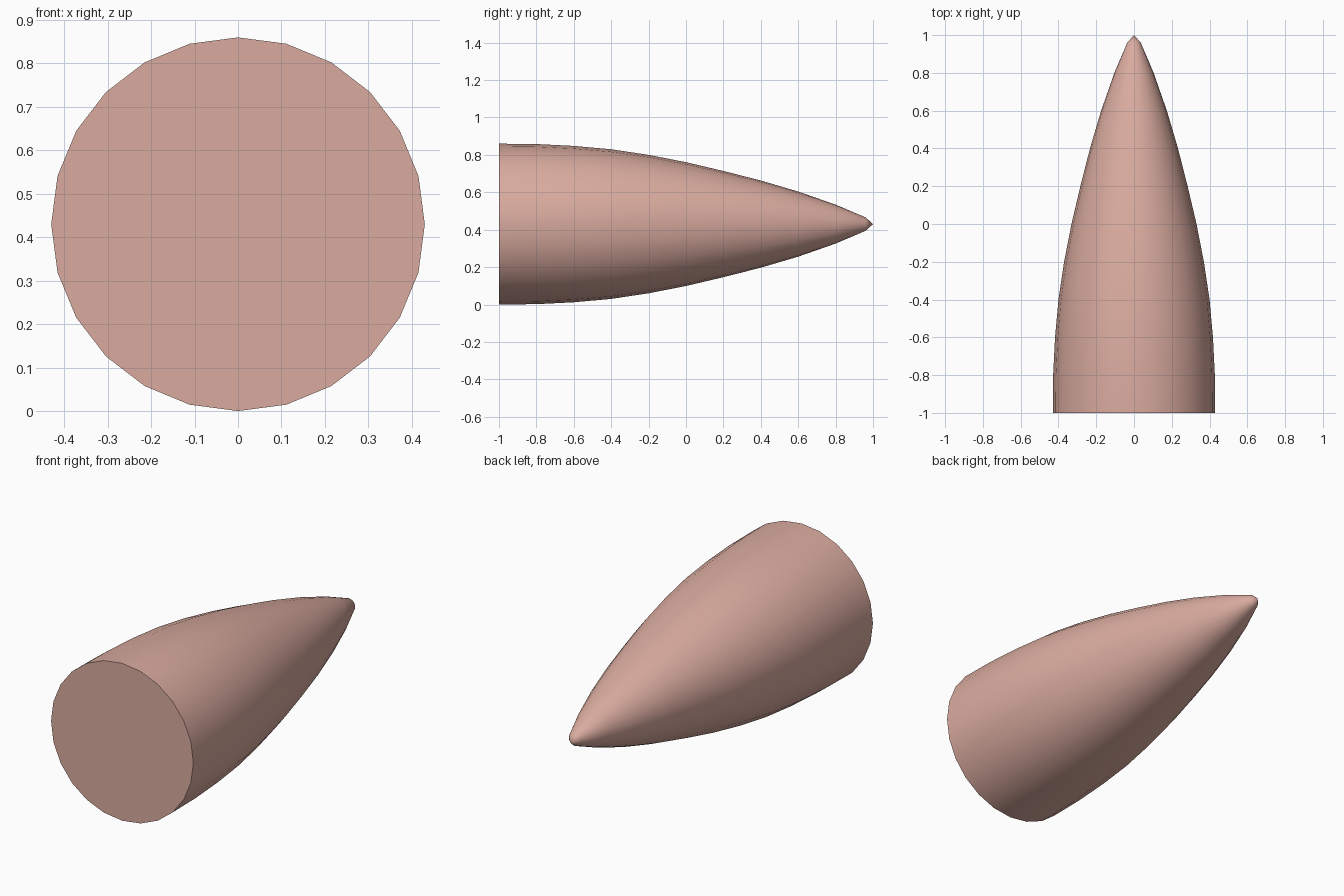
import bpy, bmesh, math
from mathutils import Matrix, Vector

cube = bpy.data.objects.get("Cube")
if cube:
    bpy.data.objects.remove(cube, do_unlink=True)

SIDES = 24
RADIUS = 0.43

# Warm pink colour
pink = bpy.data.materials.new("dusty_pink")
pink.use_nodes = True
colour = (0.70, 0.41, 0.35, 1)
pink.diffuse_color = colour
pink.node_tree.nodes["Principled BSDF"].inputs["Base Color"].default_value = colour

# Tapered profile: position along y, radius
profile = [(-1, 0.43), (-0.8, 0.428), (-0.6, 0.418), (-0.4, 0.4), (-0.2, 0.37),
           (0, 0.331), (0.2, 0.284), (0.4, 0.233), (0.6, 0.174), (0.8, 0.104),
           (0.96, 0.036)]

# Nose cone: rings skinned into a shell, closed by a point and a flat base
bm = bmesh.new()
rings = []
for y, r in profile:
    angles = [2 * math.pi * i / SIDES for i in range(SIDES)]
    rings.append([bm.verts.new((r * math.sin(a), y, RADIUS + r * math.cos(a)))
                  for a in angles])
tip = bm.verts.new((0, 1, RADIUS))
for i in range(SIDES):
    j = (i + 1) % SIDES
    for a, b in zip(rings, rings[1:]):
        bm.faces.new((a[i], a[j], b[j], b[i]))
    bm.faces.new((rings[-1][i], rings[-1][j], tip))
bm.faces.new(rings[0])
bmesh.ops.recalc_face_normals(bm, faces=bm.faces)

mesh = bpy.data.meshes.new("nose_cone")
bm.to_mesh(mesh)
bm.free()
mesh.materials.append(pink)
cone = bpy.data.objects.new("nose_cone", mesh)
bpy.context.collection.objects.link(cone)

# Smooth sides with a crisp base edge
bpy.ops.object.select_all(action="DESELECT")
cone.select_set(True)
bpy.context.view_layer.objects.active = cone
bpy.ops.object.shade_smooth_by_angle(angle=math.radians(50))
